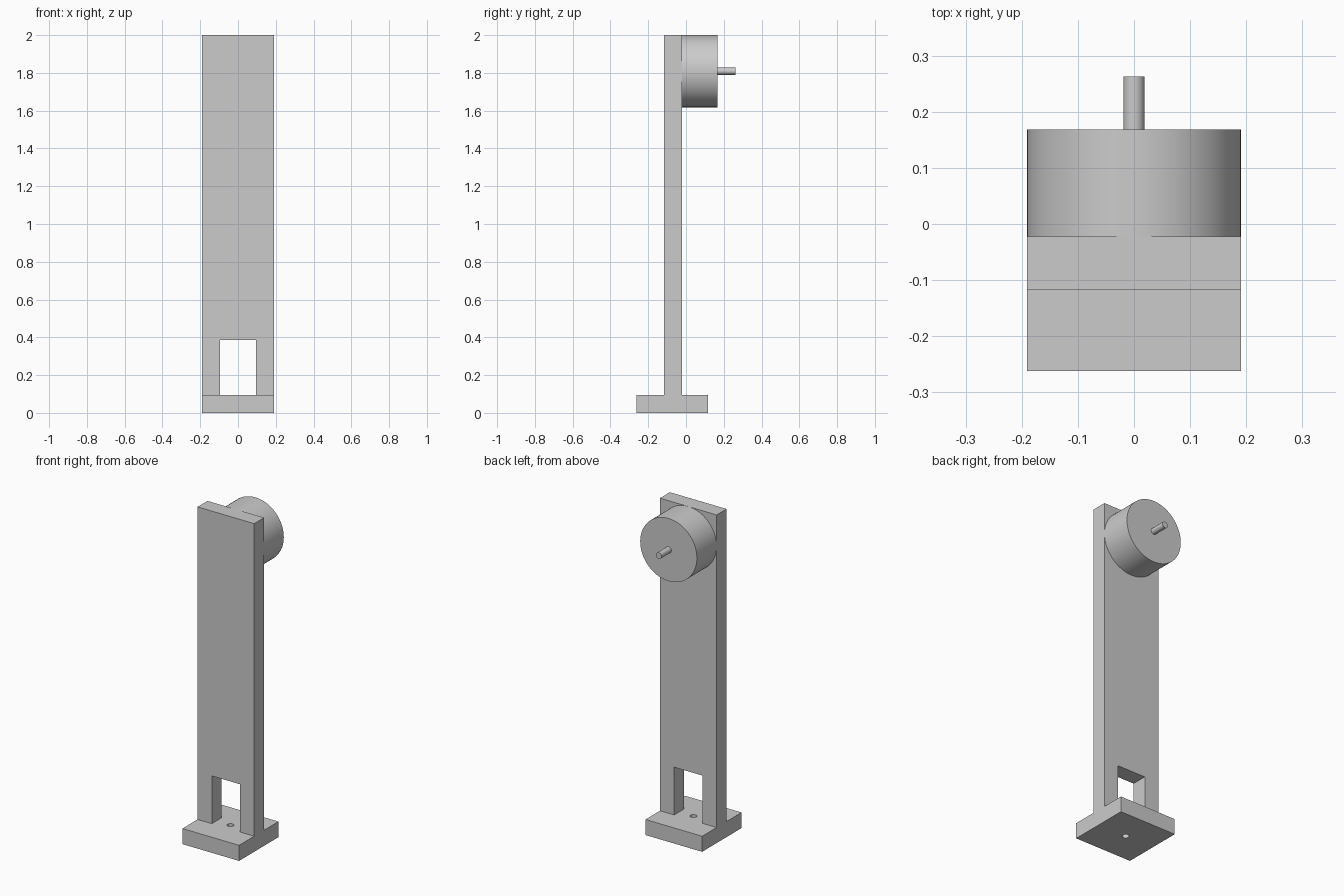
import bpy
import bmesh
import math
from mathutils import Matrix

cube = bpy.data.objects.get("Cube")
if cube:
    bpy.data.objects.remove(cube, do_unlink=True)

HALF = 0.191        # half width shared by base, column and drum
BASE_TOP = 0.095
COLUMN_FRONT, COLUMN_BACK = -0.117, -0.022

grey = bpy.data.materials.new("plain grey")
grey.use_nodes = True
colour = (0.6, 0.6, 0.6, 1)
grey.diffuse_color = colour
grey.node_tree.nodes["Principled BSDF"].inputs["Base Color"].default_value = colour


def finish(name, bm):
    bmesh.ops.recalc_face_normals(bm, faces=bm.faces)
    mesh = bpy.data.meshes.new(name)
    bm.to_mesh(mesh)
    bm.free()
    mesh.materials.append(grey)
    obj = bpy.data.objects.new(name, mesh)
    bpy.context.collection.objects.link(obj)
    return obj


def select(obj):
    bpy.ops.object.select_all(action='DESELECT')
    obj.select_set(True)
    bpy.context.view_layer.objects.active = obj


def box(name, low, high):
    bm = bmesh.new()
    size = [h - l for l, h in zip(low, high)]
    centre = [(l + h) / 2 for l, h in zip(low, high)]
    bmesh.ops.create_cube(bm, size=1, matrix=Matrix.Translation(centre) @ Matrix.Diagonal((*size, 1)))
    return finish(name, bm)


def cylinder(name, radius, length, centre, sides, axis='Z'):
    bm = bmesh.new()
    turn = Matrix.Rotation(math.pi / 2, 4, 'X') if axis == 'Y' else Matrix()
    bmesh.ops.create_cone(bm, cap_ends=True, segments=sides, radius1=radius, radius2=radius,
                          depth=length, matrix=Matrix.Translation(centre) @ turn)
    obj = finish(name, bm)
    select(obj)
    bpy.ops.object.shade_smooth_by_angle(angle=math.radians(30))
    return obj


# Base plate with a drilled centre hole
base = box("base_plate", (-HALF, -0.262, 0), (HALF, 0.117, BASE_TOP))
drill = cylinder("hole_cutter", 0.019, 0.4, (0, -0.072, 0.05), 32)
drill.hide_render = True
cut = base.modifiers.new("centre hole", 'BOOLEAN')
cut.operation = 'DIFFERENCE'
cut.solver = 'EXACT'
cut.object = drill
select(base)
bpy.ops.object.modifier_apply(modifier=cut.name)
bpy.data.objects.remove(drill, do_unlink=True)
bpy.ops.object.shade_smooth_by_angle(angle=math.radians(30))

# Upright column: an arch profile with a square opening between two legs
half_profile = [(HALF, 2), (HALF, BASE_TOP), (0.095, BASE_TOP), (0.095, 0.386)]
profile = half_profile + [(-x, z) for x, z in reversed(half_profile)]
bm = bmesh.new()
face = bm.faces.new([bm.verts.new((x, COLUMN_FRONT, z)) for x, z in profile])
extruded = bmesh.ops.extrude_face_region(bm, geom=[face])["geom"]
bmesh.ops.translate(bm, vec=(0, COLUMN_BACK - COLUMN_FRONT, 0),
                    verts=[v for v in extruded if isinstance(v, bmesh.types.BMVert)])
finish("upright_column", bm)

# Motor drum and its shaft on the back of the column
AXIS_Z = 2 - HALF
cylinder("motor_drum", HALF, 0.19, (0, 0.073, AXIS_Z), 96, 'Y')
cylinder("motor_shaft", 0.019, 0.095, (0, 0.2155, AXIS_Z), 32, 'Y')
